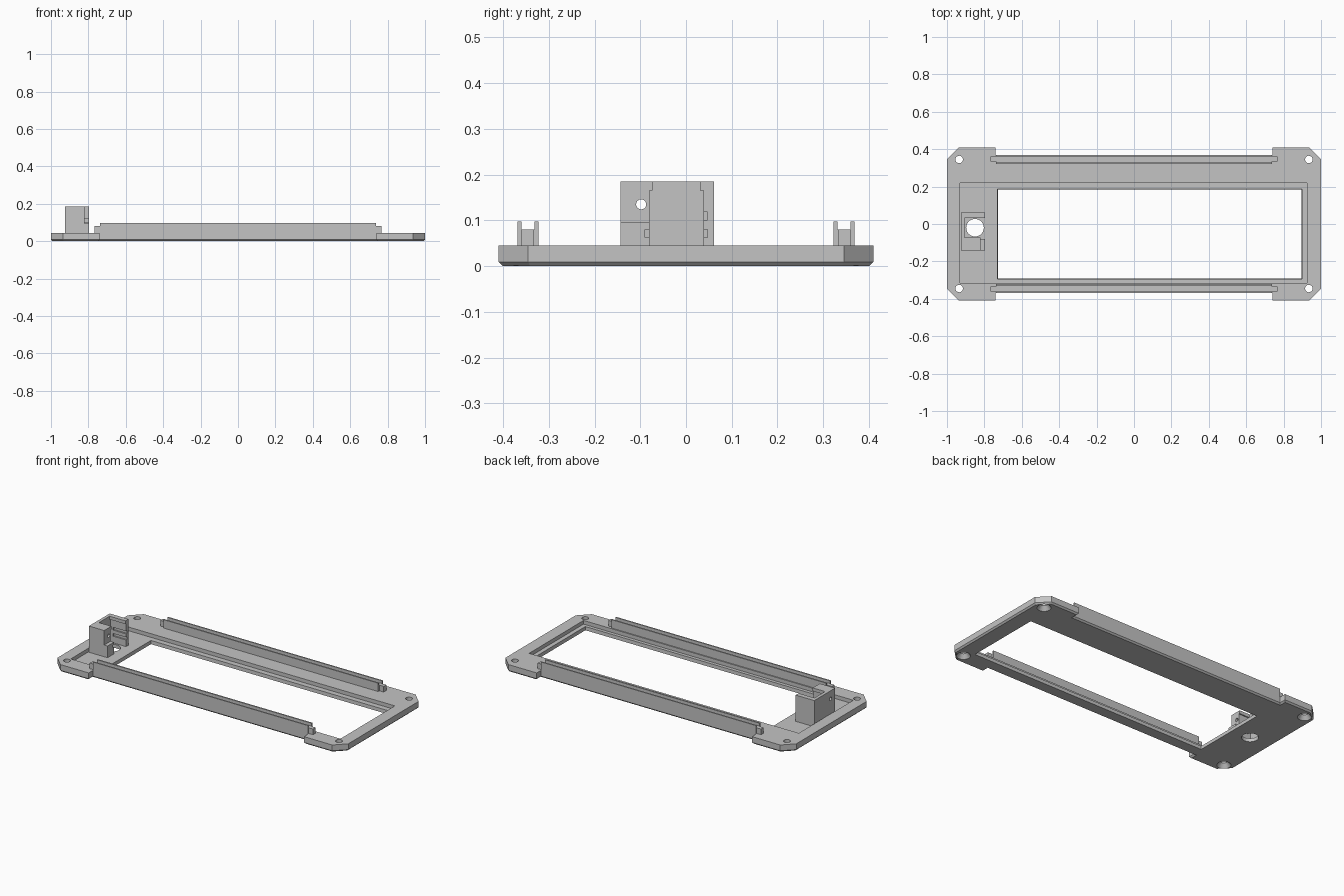
import bpy
import bmesh
from mathutils import Matrix, Vector

cube = bpy.data.objects.get("Cube")
if cube:
    bpy.data.objects.remove(cube, do_unlink=True)

GREY = (0.55, 0.55, 0.55, 1.0)
mat = bpy.data.materials.new("plain grey plastic")
mat.use_nodes = True
mat.diffuse_color = GREY
mat.node_tree.nodes["Principled BSDF"].inputs["Base Color"].default_value = GREY


def finish(bm, name):
    bmesh.ops.recalc_face_normals(bm, faces=bm.faces)
    mesh = bpy.data.meshes.new(name)
    bm.to_mesh(mesh)
    bm.free()
    mesh.materials.append(mat)
    ob = bpy.data.objects.new(name, mesh)
    bpy.context.collection.objects.link(ob)
    return ob


def box(name, lo, hi, taper=0.0):
    """Box between two corners; taper widens the upper end."""
    lo, hi = Vector(lo), Vector(hi)
    bm = bmesh.new()
    bmesh.ops.create_cube(bm, size=1)
    for v in bm.verts:
        grow = taper if v.co.z > 0 else 0
        for i in range(3):
            side = 1 if v.co[i] > 0 else -1
            v.co[i] = (hi if side > 0 else lo)[i] + (side * grow if i < 2 else 0)
    return finish(bm, name)


def cone(name, centre, r_low, r_high, depth, axis="Z"):
    bm = bmesh.new()
    turn = Matrix.Rotation(1.5707963, 4, "Y") if axis == "X" else Matrix()
    bmesh.ops.create_cone(bm, cap_ends=True, segments=32, radius1=r_low,
                          radius2=r_high, depth=depth,
                          matrix=Matrix.Translation(centre) @ turn)
    return finish(bm, name)


def prism(name, points, direction):
    """Extrude a flat outline along a direction."""
    bm = bmesh.new()
    face = bm.faces.new([bm.verts.new(p) for p in points])
    out = bmesh.ops.extrude_face_region(bm, geom=[face])
    verts = [g for g in out["geom"] if isinstance(g, bmesh.types.BMVert)]
    bmesh.ops.translate(bm, verts=verts, vec=direction)
    return bm if name is None else finish(bm, name)


def carve(target, cutters):
    for c in cutters:
        c.hide_render = True
        mod = target.modifiers.new("cut", "BOOLEAN")
        mod.operation = "DIFFERENCE"
        mod.solver = "EXACT"
        mod.object = c
        bpy.context.view_layer.objects.active = target
        bpy.ops.object.modifier_apply(modifier=mod.name)
        bpy.data.objects.remove(c, do_unlink=True)


TOP, FLOOR = 0.045, 0.022

# Plate outline with chamfered corner ears
quarter = [(0.74, 0.368), (0.74, 0.41), (0.935, 0.41), (1, 0.345)]
half = quarter + [(x, -y) for x, y in reversed(quarter)]
outline = half + [(-x, -y) for x, y in half]
bm = prism(None, [(x, y, 0) for x, y in outline], (0, 0, TOP))
rim = [e for e in bm.edges if all(v.co.z < 0.001 for v in e.verts)]
bmesh.ops.bevel(bm, geom=rim, offset=0.009, segments=1, affect="EDGES")
plate = finish(bm, "base_plate")

# Recess, window and countersunk holes
cuts = [box("recess_cutter", (-0.93, -0.315, FLOOR), (0.925, 0.22, 0.1)),
        box("window_cutter", (-0.727, -0.292, -0.01), (0.896, 0.184, 0.05), 0.004),
        cone("sensor_hole_cutter", (-0.85, -0.02, 0), 0.047, 0.047, 0.2)]
for sx in (-1, 1):
    for sy in (-1, 1):
        spot = (sx * 0.935, sy * 0.345)
        cuts.append(cone("screw_hole_cutter", (*spot, 0), 0.02, 0.02, 0.2))
        cuts.append(cone("countersink_cutter", (*spot, 0.01), 0.043, 0.02, 0.03))
carve(plate, cuts)

# Channel rails along the front and back, with a tab past each end
for side, label in ((-1, "front"), (1, "back")):
    profile = [(0.368, TOP), (0.368, 0.097), (0.36, 0.097), (0.36, 0.08),
               (0.331, 0.08), (0.331, 0.097), (0.322, 0.097), (0.322, TOP)]
    prism(label + "_rail", [(-0.738, side * y, z) for y, z in profile], (1.476, 0, 0))
    for sx, end in ((-1, "right"), (1, "left")):
        xs = sorted((sx * 0.738, sx * 0.768))
        ys = sorted((side * 0.334, side * 0.36))
        box(f"{label}_{end}_tab", (xs[0], ys[0], TOP), (xs[1], ys[1], 0.08))

# Sensor holder: open on the side facing the window
holder = box("sensor_holder", (-0.925, -0.143, FLOOR), (-0.797, 0.061, 0.185))
carve(holder, [
    box("cavity_cutter", (-0.905, -0.08, 0), (-0.75, 0.038, 0.165)),
    box("mouth_cutter", (-0.905, -0.073, 0.15), (-0.75, 0.031, 0.25)),
    box("step_cutter", (-0.82, -0.2, 0.095), (-0.75, -0.07, 0.25)),
    cone("pin_hole_cutter", (-0.85, -0.098, 0.135), 0.011, 0.011, 0.4, "X"),
    box("upper_slot_cutter", (-0.885, 0.03, 0.101), (-0.75, 0.047, 0.118)),
    box("lower_slot_cutter", (-0.885, 0.03, 0.063), (-0.75, 0.047, 0.08)),
    box("near_slot_cutter", (-0.885, -0.09, 0.063), (-0.75, -0.07, 0.08)),
])
